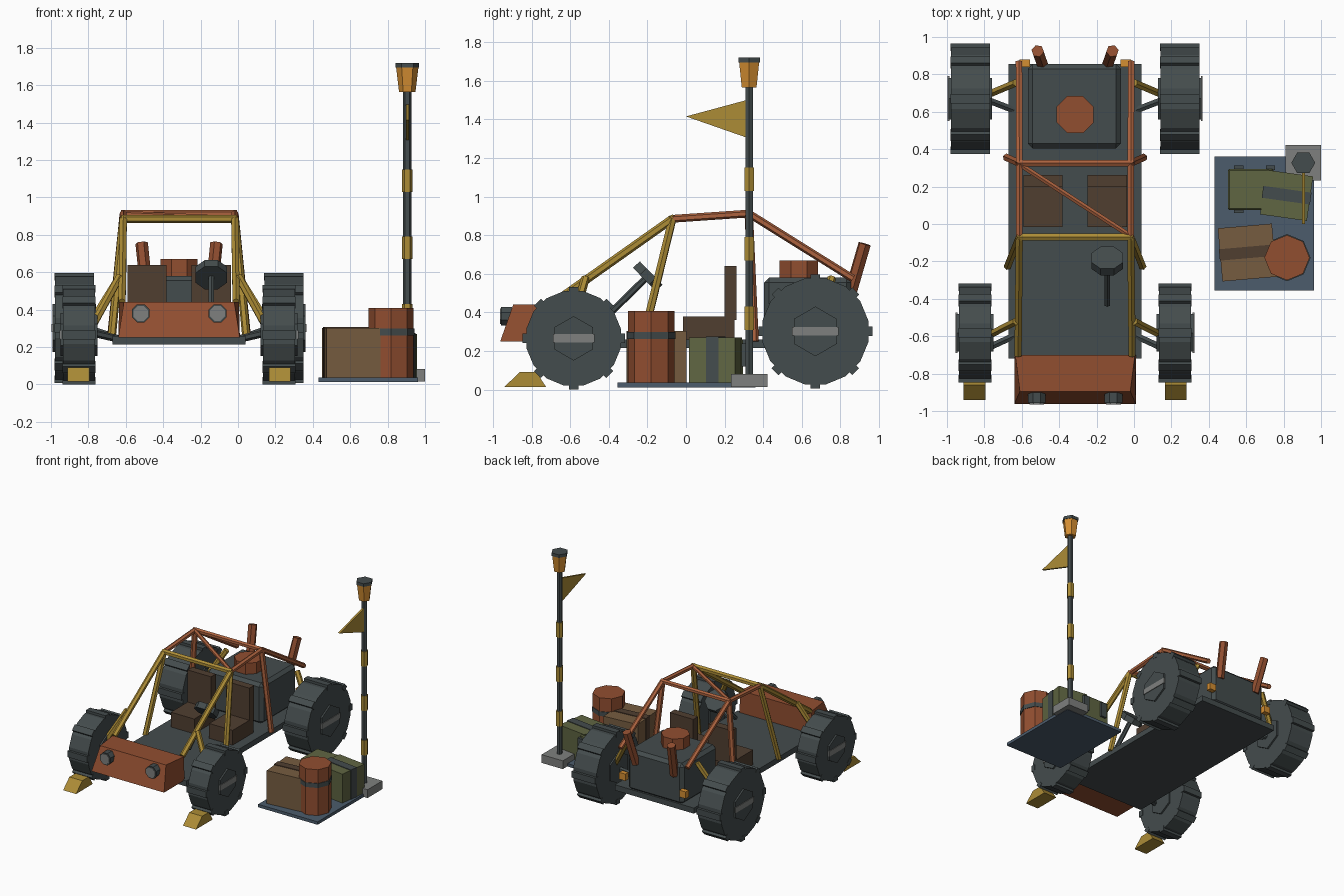
import bpy, bmesh, math
from mathutils import Vector, Matrix

if "Cube" in bpy.data.objects:
    bpy.data.objects.remove(bpy.data.objects["Cube"])

CX = -0.315  # buggy centre line


def mat(name, r, g, b):
    lin = lambda c: ((c / 255 + 0.055) / 1.055) ** 2.4
    m = bpy.data.materials.new(name)
    m.diffuse_color = (lin(r), lin(g), lin(b), 1)
    m.use_nodes = True
    m.node_tree.nodes["Principled BSDF"].inputs["Base Color"].default_value = m.diffuse_color
    return m


DARK = mat("dark_steel", 68, 76, 77)
RUST = mat("rust_red", 145, 78, 48)
COPPER = mat("copper_tube", 172, 98, 62)
YELLOW = mat("mustard", 172, 140, 54)
AMBER = mat("amber", 212, 142, 50)
BLUE = mat("slate_blue", 76, 92, 108)
TAN = mat("tan_wood", 118, 92, 64)
BROWN = mat("dark_brown", 80, 62, 48)
GREEN = mat("olive", 96, 102, 66)
GREY = mat("light_grey", 126, 128, 126)


def finish(name, bm, m):
    bmesh.ops.recalc_face_normals(bm, faces=bm.faces)
    me = bpy.data.meshes.new(name)
    bm.to_mesh(me)
    bm.free()
    me.materials.append(m)
    ob = bpy.data.objects.new(name, me)
    bpy.context.collection.objects.link(ob)
    return ob


def box(name, m, x0, x1, y0, y1, z0, z1, rot=0, bevel=0):
    bm = bmesh.new()
    bmesh.ops.create_cube(bm, size=1)
    bmesh.ops.scale(bm, vec=(x1 - x0, y1 - y0, z1 - z0), verts=bm.verts)
    if bevel:
        bmesh.ops.bevel(bm, geom=bm.edges[:], offset=bevel, segments=1, affect='EDGES')
    bmesh.ops.rotate(bm, matrix=Matrix.Rotation(math.radians(rot), 3, 'Z'), verts=bm.verts)
    bmesh.ops.translate(bm, vec=((x0 + x1) / 2, (y0 + y1) / 2, (z0 + z1) / 2), verts=bm.verts)
    return finish(name, bm, m)


def rod(name, m, a, b, r, r2=None, sides=6, spin=0):
    """Straight prism or cone frustum from point a to point b."""
    a, b = Vector(a), Vector(b)
    bm = bmesh.new()
    bmesh.ops.create_cone(bm, cap_ends=True, segments=sides, radius1=r,
                          radius2=r if r2 is None else r2, depth=(b - a).length)
    q = (b - a).to_track_quat('Z', 'Y').to_matrix().to_4x4()
    bm.transform(Matrix.Translation((a + b) / 2) @ q @ Matrix.Rotation(math.radians(spin), 4, 'Z'))
    return finish(name, bm, m)


def prism(name, m, pts, x0, x1):
    """Extrude a (y, z) profile along x."""
    bm = bmesh.new()
    f = bm.faces.new([bm.verts.new((x0, y, z)) for y, z in pts])
    ex = bmesh.ops.extrude_face_region(bm, geom=[f])
    bmesh.ops.translate(bm, vec=(x1 - x0, 0, 0),
                        verts=[v for v in ex['geom'] if isinstance(v, bmesh.types.BMVert)])
    return finish(name, bm, m)


def wheel(name, s, off, y, z, r, w):
    x = CX + s * off
    rod(name + "_tyre", DARK, (x - w / 2, y, z), (x + w / 2, y, z), r, sides=16, spin=11.25)
    # tread lugs
    bm = bmesh.new()
    for i in range(8):
        mx = (Matrix.Translation((x, y, z)) @ Matrix.Rotation(i * math.pi / 4, 4, 'X')
              @ Matrix.Translation((0, 0, r - 0.005)) @ Matrix.Diagonal((w * 1.02, 0.05, 0.04, 1)))
        bmesh.ops.create_cube(bm, size=1, matrix=mx)
    finish(name + "_lugs", bm, DARK)
    # hub and its flat bar
    h = w / 2 + 0.013
    bm = bmesh.new()
    mx = Matrix.Translation((x, y, z)) @ Matrix.Rotation(math.pi / 2, 4, 'Y') @ Matrix.Rotation(math.pi / 2, 4, 'Z')
    bmesh.ops.create_cone(bm, cap_ends=True, segments=6, radius1=r * 0.46, radius2=r * 0.46,
                          depth=2 * h, matrix=mx)
    finish(name + "_hub", bm, DARK)
    bx = x + s * h
    box(name + "_hub_bar", GREY, bx - 0.005, bx + 0.005, y - r * 0.43, y + r * 0.43, z - 0.022, z + 0.022)


# chassis floor and engine block
box("floor", DARK, -0.67, 0.04, -0.72, 0.855, 0.215, 0.26)
box("engine_block", DARK, -0.567, -0.07, 0.405, 0.855, 0.25, 0.58, bevel=0.025)
rod("engine_cap", RUST, (CX, 0.585, 0.57), (CX, 0.585, 0.67), 0.108, sides=8, spin=22.5)

# tapered nose
bm = bmesh.new()
low = [bm.verts.new((CX + sx * 0.325, y, 0.25)) for sx, y in ((-1, -0.962), (1, -0.962), (1, -0.70), (-1, -0.70))]
top = [bm.verts.new((CX + sx * hx, y, 0.44)) for sx, hx, y in
       ((-1, 0.295, -0.895), (1, 0.295, -0.895), (1, 0.32, -0.70), (-1, 0.32, -0.70))]
bm.faces.new(low)
bm.faces.new(top)
for i in range(4):
    j = (i + 1) % 4
    bm.faces.new((low[i], low[j], top[j], top[i]))
finish("nose", bm, RUST)

# parts mirrored about the buggy centre line
for s, side in ((-1, "left"), (1, "right")):
    P = lambda x, y, z: (CX + s * x, y, z)
    hx = CX + s * 0.205
    rod("headlight_" + side, DARK, (hx, -0.90, 0.38), (hx, -0.958, 0.38), 0.052, sides=8, spin=22.5)
    rod("headlight_lens_" + side, GREY, (hx, -0.95, 0.38), (hx, -0.964, 0.38), 0.043, sides=8, spin=22.5)
    rod("exhaust_" + side, RUST, P(0.172, 0.845, 0.48), P(0.2, 0.925, 0.755), 0.034, sides=6)
    tx = CX + s * 0.27
    box("tail_light_" + side, AMBER, tx - 0.028, tx + 0.028, 0.84, 0.88, 0.33, 0.385)
    # roll cage
    rod("windscreen_tube_" + side, YELLOW, P(0.305, -0.70, 0.44), P(0.298, -0.07, 0.885), 0.022)
    rod("front_pillar_" + side, YELLOW, P(0.36, -0.225, 0.25), P(0.298, -0.07, 0.885), 0.022)
    rod("roof_rail_" + side, COPPER, P(0.298, -0.07, 0.885), P(0.298, 0.325, 0.912), 0.02)
    rod("main_pillar_" + side, COPPER, P(0.365, 0.355, 0.25), P(0.298, 0.325, 0.912), 0.022)
    rod("rear_stay_" + side, COPPER, P(0.298, 0.325, 0.912), P(0.3, 0.865, 0.575), 0.02)
    # suspension
    for end, y0, y1, z0 in (("front", -0.60, -0.52, 0.30), ("rear", 0.69, 0.755, 0.33)):
        rod(end + "_shock_" + side, YELLOW, P(0.47, y0, z0), P(0.315, y1, 0.58), 0.022)
    rod("front_arm_" + side, DARK, P(0.46, -0.66, 0.275), P(0.33, -0.60, 0.245), 0.02)
    rod("rear_arm_" + side, DARK, P(0.46, 0.66, 0.29), P(0.33, 0.61, 0.245), 0.02)
    # wheels and chocks
    wheel("front_wheel_" + side, s, 0.535, -0.582, 0.266, 0.25, 0.172)
    wheel("rear_wheel_" + side, s, 0.56, 0.67, 0.302, 0.28, 0.208)
    c = CX + s * 0.538
    prism("wheel_chock_" + side, YELLOW, [(-0.94, 0.015), (-0.725, 0.015), (-0.775, 0.092), (-0.86, 0.092)],
          c - 0.058, c + 0.058)
    # seats
    sx = CX + s * 0.172
    box("seat_base_" + side, BROWN, sx - 0.105, sx + 0.105, -0.015, 0.25, 0.255, 0.38)
    box("seat_back_" + side, BROWN, sx - 0.105, sx + 0.105, 0.2, 0.262, 0.36, 0.64)

# cage cross tubes
rod("front_cross_tube", YELLOW, (CX - 0.31, -0.07, 0.885), (CX + 0.31, -0.07, 0.885), 0.022)
rod("rear_cross_tube", COPPER, (CX - 0.31, 0.325, 0.912), (CX + 0.31, 0.325, 0.912), 0.02)
rod("roof_diagonal", COPPER, (CX - 0.29, 0.315, 0.912), (CX + 0.29, -0.06, 0.885), 0.016)

# steering
rod("steering_column", DARK, (-0.143, -0.43, 0.36), (-0.143, -0.2, 0.585), 0.018)
rod("steering_wheel", DARK, (-0.143, -0.215, 0.57), (-0.143, -0.18, 0.604), 0.092, sides=8, spin=22.5)

# cargo platform, barrel and crates
box("cargo_platform", BLUE, 0.43, 0.963, -0.355, 0.36, 0.012, 0.036)
rod("barrel", RUST, (0.818, -0.18, 0.036), (0.818, -0.18, 0.408), 0.121, sides=8, spin=0)
rod("barrel_band", DARK, (0.818, -0.18, 0.262), (0.818, -0.18, 0.298), 0.126, sides=8, spin=0)
box("wooden_crate", TAN, 0.46, 0.75, -0.295, -0.01, 0.036, 0.303, rot=5)
box("wooden_crate_strap", BROWN, 0.456, 0.754, -0.183, -0.122, 0.036, 0.308, rot=5)
box("green_box", GREEN, 0.502, 0.745, 0.075, 0.295, 0.036, 0.262, bevel=0.008)
for x in (0.56, 0.73):
    for y in (0.07, 0.3):
        box("green_box_latch", DARK, x - 0.025, x + 0.025, y - 0.012, y + 0.012, 0.12, 0.24)
box("strapped_box", GREEN, 0.69, 0.942, 0.033, 0.273, 0.036, 0.27, rot=-8)
box("strapped_box_strap", DARK, 0.686, 0.946, 0.122, 0.186, 0.036, 0.275, rot=-8)

# signal mast
MX, MY = 0.905, 0.327
box("mast_foot", GREY, 0.81, 1.0, 0.232, 0.422, 0.015, 0.082)
rod("mast", DARK, (MX, MY, 0.07), (MX, MY, 1.58), 0.022, spin=30)
for z in (0.37, 0.73, 1.09):
    rod("mast_band", YELLOW, (MX, MY, z - 0.06), (MX, MY, z + 0.06), 0.028, spin=30)
rod("beacon", AMBER, (MX, MY, 1.565), (MX, MY, 1.698), 0.044, 0.06, spin=90)
rod("beacon_cap", DARK, (MX, MY, 1.695), (MX, MY, 1.72), 0.064, spin=90)
prism("pennant", YELLOW, [(0.315, 1.50), (0.315, 1.305), (0.0, 1.415)], MX - 0.008, MX + 0.008)
